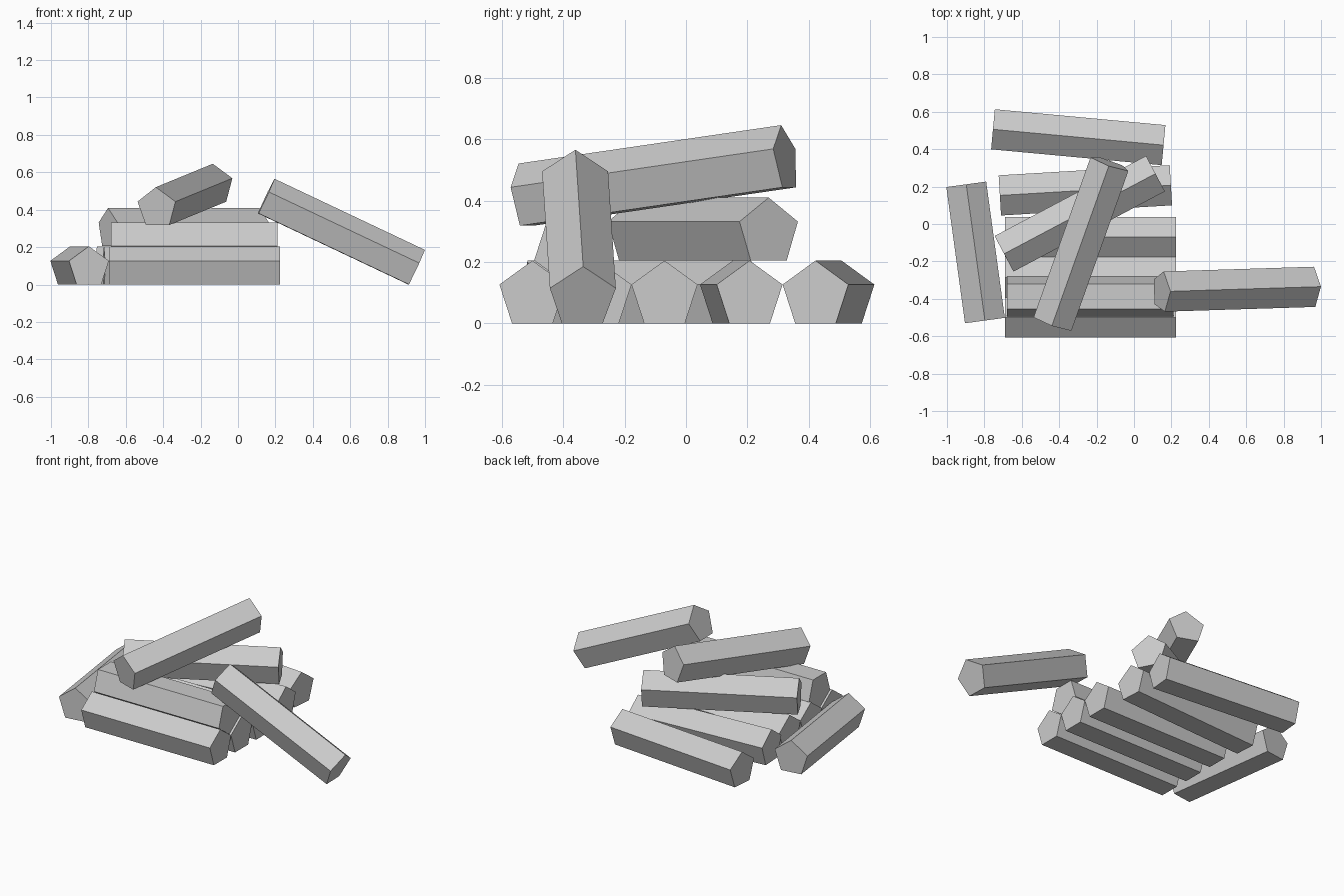
import bpy
import bmesh
from math import radians
from mathutils import Matrix, Vector

cube = bpy.data.objects.get("Cube")
if cube:
    bpy.data.objects.remove(cube, do_unlink=True)

grey = bpy.data.materials.new("plain grey")
grey.use_nodes = True
colour = (0.6, 0.6, 0.6, 1)
grey.diffuse_color = colour
grey.node_tree.nodes["Principled BSDF"].inputs["Base Color"].default_value = colour

RADIUS = 0.113
LENGTH = 0.916
LOW = RADIUS * 0.809     # axis height of a log lying on its flat side
UPPER = 0.205 + LOW      # same, one layer up

# Turns a z cylinder into a log along x with one ridge pointing up
LAY_DOWN = Matrix(((0, 0, 1), (1, 0, 0), (0, 1, 0))).to_4x4()


def log(name, centre, yaw=0, pitch=0, roll=0, length=LENGTH):
    """Five-sided log; pitch raises its +x end before the yaw is applied."""
    bm = bmesh.new()
    bmesh.ops.create_cone(bm, cap_ends=True, segments=5, radius1=RADIUS,
                          radius2=RADIUS, depth=length, matrix=LAY_DOWN)
    mesh = bpy.data.meshes.new(name)
    bm.to_mesh(mesh)
    bm.free()
    mesh.materials.append(grey)
    obj = bpy.data.objects.new(name, mesh)
    bpy.context.collection.objects.link(obj)
    obj.matrix_world = (Matrix.Translation(Vector(centre))
                        @ Matrix.Rotation(radians(yaw), 4, "Z")
                        @ Matrix.Rotation(radians(-pitch), 4, "Y")
                        @ Matrix.Rotation(radians(roll), 4, "X"))
    return obj


# Bottom row: three neat parallel logs
for i in range(3):
    log(f"bottom_log_{i + 1}", (-0.233, -0.5 + 0.215 * i, LOW))

# Looser logs on the ground
log("bottom_log_4", (-0.26, 0.18, LOW), yaw=3.4)
log("back_log", (-0.298, 0.464, LOW), yaw=-5.3)
log("left_end_log", (-0.847, -0.152, LOW), yaw=97.8, length=0.735)

# Second layer: one nested point-down in a valley, one lying across
log("nested_log", (-0.235, -0.387, 0.24), roll=180, length=0.89)
log("crossing_log", (-0.29, 0.055, UPPER), yaw=27.9)

# Tilted logs: one on top, one leaning against the pile
log("top_log", (-0.282, -0.103, 0.471), yaw=70.4, pitch=7.84)
log("leaning_log", (0.549, -0.349, 0.273), yaw=1.8, pitch=-25.3, length=0.89)
